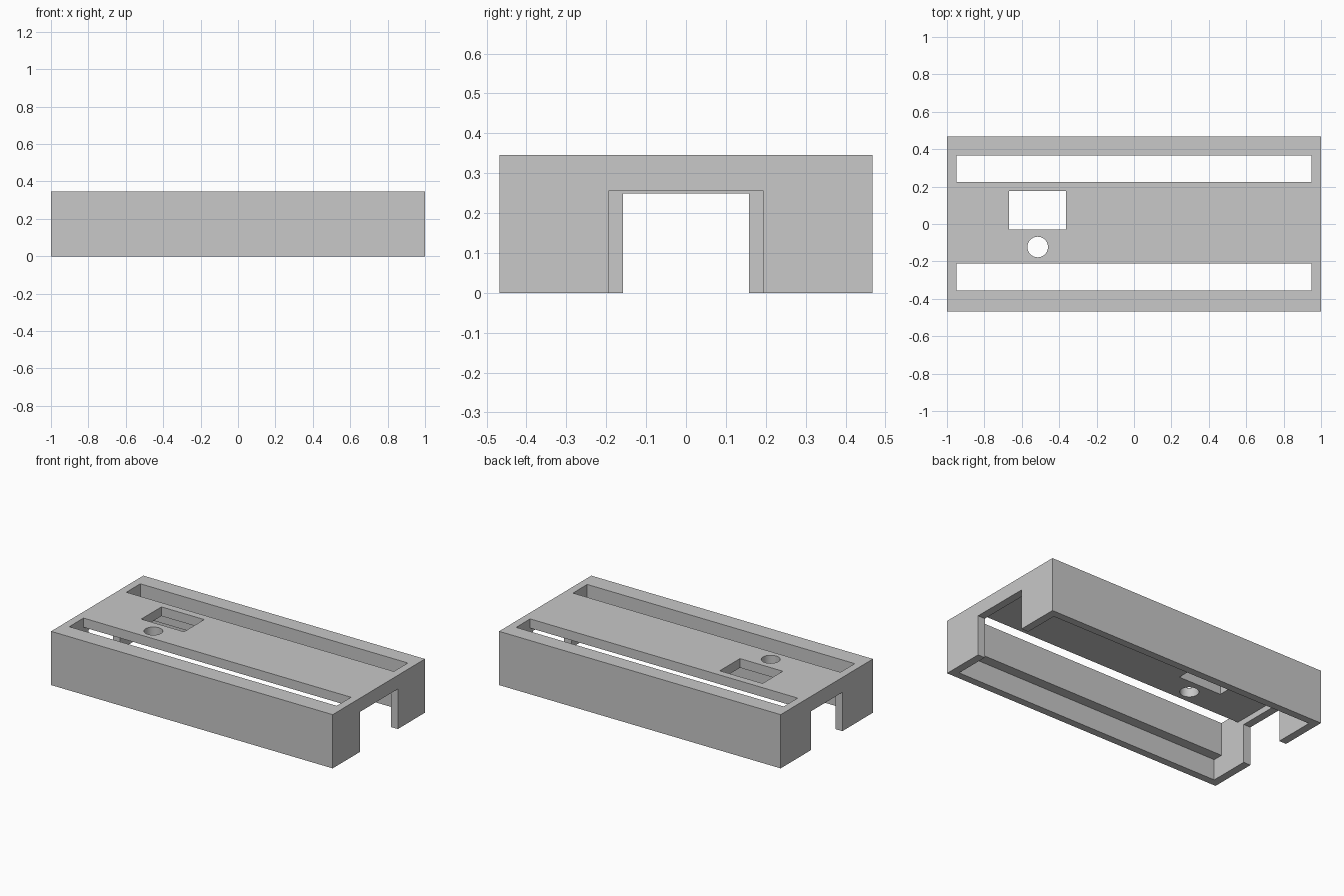
import bpy

old = bpy.data.objects.get("Cube")
if old:
    bpy.data.objects.remove(old, do_unlink=True)

LENGTH, DEPTH, HEIGHT = 2.0, 0.936, 0.345
IN_X, IN_Y = 0.95, 0.42          # inner faces of the outer walls
CEILING, LEDGE = 0.286, 0.133    # underside of the top, underside of side rails
BELOW, ABOVE = -0.1, 0.5         # cutter overshoot

grey = bpy.data.materials.new("plain grey")
grey.use_nodes = True
grey.diffuse_color = (0.58, 0.58, 0.58, 1)
grey.node_tree.nodes["Principled BSDF"].inputs["Base Color"].default_value = grey.diffuse_color


def box(name, xs, ys, zs):
    """Box spanning the given ranges."""
    spans = (xs, ys, zs)
    bpy.ops.mesh.primitive_cube_add(size=1, location=[(a + b) / 2 for a, b in spans])
    ob = bpy.context.object
    ob.name = name
    ob.scale = [b - a for a, b in spans]
    bpy.ops.object.transform_apply(location=True, rotation=False, scale=True)
    ob.data.materials.append(grey)
    return ob


def cut(target, cutter):
    """Subtract the cutter from the target, then discard it."""
    cutter.hide_render = True
    mod = target.modifiers.new("cut", 'BOOLEAN')
    mod.operation = 'DIFFERENCE'
    mod.solver = 'EXACT'
    mod.object = cutter
    bpy.context.view_layer.objects.active = target
    bpy.ops.object.modifier_apply(modifier=mod.name)
    bpy.data.objects.remove(cutter, do_unlink=True)


# Outer block
cover = box("cover_shell", (-LENGTH / 2, LENGTH / 2), (-DEPTH / 2, DEPTH / 2), (0, HEIGHT))

# Hollow underside: wide lower cavity, narrower upper cavity between the rails
rail_front, rail_back = -0.355, 0.366
cut(cover, box("lower_cavity", (-IN_X, IN_X), (-IN_Y, IN_Y), (BELOW, LEDGE)))
cut(cover, box("upper_cavity", (-IN_X, IN_X), (rail_front, rail_back), (BELOW, CEILING)))

# Long slots beside the rails
for name, ys in (("front_slot", (rail_front, -0.21)), ("back_slot", (0.224, rail_back))):
    cut(cover, box(name, (-IN_X, IN_X), ys, (0.2, ABOVE)))

# Openings in the two end walls
cut(cover, box("left_end_opening", (0.9, 1.1), (-0.193, 0.193), (BELOW, 0.257)))
cut(cover, box("right_end_opening", (-1.1, -0.9), (-0.158, 0.158), (BELOW, 0.249)))

# Rectangular window and round hole in the top
cut(cover, box("window", (-0.667, -0.363), (-0.029, 0.176), (0.2, ABOVE)))
bpy.ops.mesh.primitive_cylinder_add(vertices=48, radius=0.055, depth=0.4,
                                    location=(-0.515, -0.123, HEIGHT))
hole = bpy.context.object
hole.data.materials.append(grey)
cut(cover, hole)

# Smooth the round hole while keeping every box edge sharp
bpy.ops.object.select_all(action='DESELECT')
cover.select_set(True)
bpy.context.view_layer.objects.active = cover
bpy.ops.object.shade_smooth_by_angle()
